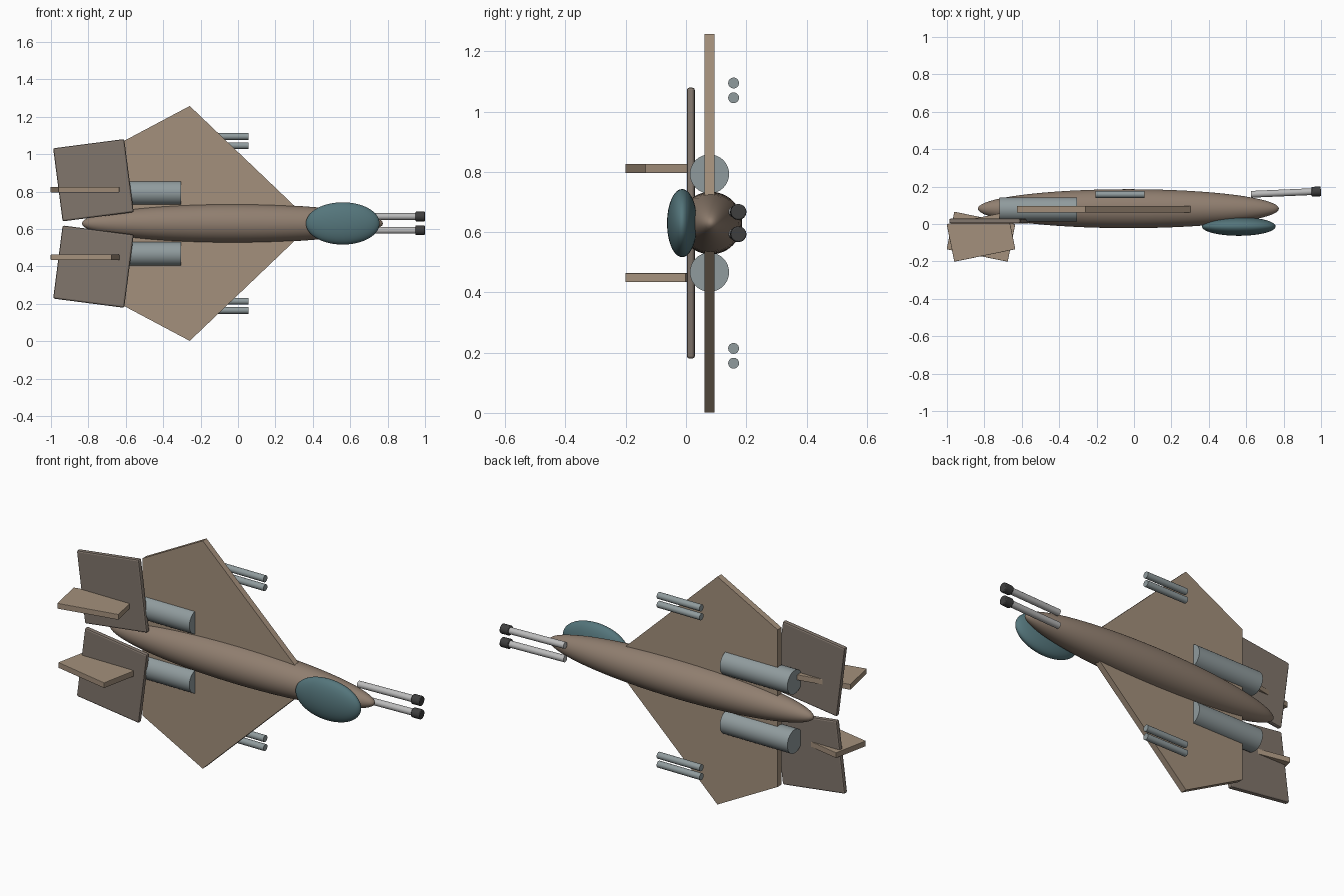
import bpy, bmesh, math
from mathutils import Matrix

if "Cube" in bpy.data.objects:
    bpy.data.objects.remove(bpy.data.objects["Cube"])

ZC = 0.63   # symmetry plane height
YC = 0.078  # fuselage axis


def material(name, r, g, b):
    m = bpy.data.materials.new(name)
    m.diffuse_color = (r, g, b, 1)
    m.use_nodes = True
    m.node_tree.nodes["Principled BSDF"].inputs["Base Color"].default_value = m.diffuse_color
    return m


HULL = material("hull_brown", 0.28, 0.21, 0.16)
WING = material("wing_tan", 0.37, 0.28, 0.20)
TAIL = material("tail_brown", 0.22, 0.18, 0.15)
GLASS = material("canopy_teal", 0.09, 0.18, 0.20)
STEEL = material("engine_steel", 0.28, 0.33, 0.34)
LIGHT = material("barrel_grey", 0.50, 0.50, 0.50)
DARK = material("muzzle_dark", 0.05, 0.05, 0.05)


def make(name, bm, mat, smooth=False, bevel=0):
    bmesh.ops.recalc_face_normals(bm, faces=bm.faces)
    me = bpy.data.meshes.new(name)
    bm.to_mesh(me)
    bm.free()
    ob = bpy.data.objects.new(name, me)
    bpy.context.collection.objects.link(ob)
    me.materials.append(mat)
    if bevel:
        mod = ob.modifiers.new("bevel", 'BEVEL')
        mod.width, mod.segments = bevel, 2
    if smooth:
        bpy.ops.object.select_all(action='DESELECT')
        bpy.context.view_layer.objects.active = ob
        ob.select_set(True)
        bpy.ops.object.shade_smooth_by_angle(angle=math.radians(35))
    return ob


def ellipsoid(name, centre, radii, mat):
    bm = bmesh.new()
    # poles point along x
    m = (Matrix.Translation(centre) @ Matrix.Diagonal((*radii, 1))
         @ Matrix.Rotation(math.pi / 2, 4, 'Y'))
    bmesh.ops.create_uvsphere(bm, u_segments=48, v_segments=32, radius=1, matrix=m)
    return make(name, bm, mat, True)


def tube(name, x0, x1, y, z, r, mat, tilt=0, bevel=0):
    """Cylinder along x from x0 to x1; tilt raises the +x end toward +y."""
    bm = bmesh.new()
    m = (Matrix.Translation(((x0 + x1) / 2, y, z)) @ Matrix.Rotation(tilt, 4, 'Z')
         @ Matrix.Rotation(math.pi / 2, 4, 'Y'))
    bmesh.ops.create_cone(bm, cap_ends=True, segments=32, radius1=r, radius2=r,
                          depth=x1 - x0, matrix=m)
    return make(name, bm, mat, True, bevel)


def plate(name, centre, size, axis, angle, mat, bevel):
    bm = bmesh.new()
    m = (Matrix.Translation(centre) @ Matrix.Rotation(angle, 4, axis)
         @ Matrix.Diagonal((*size, 1)))
    bmesh.ops.create_cube(bm, size=1, matrix=m)
    return make(name, bm, mat, False, bevel)


# Fuselage and canopy
ellipsoid("fuselage", (-0.03, 0.082, ZC), (0.805, 0.104, 0.104), HULL)
ellipsoid("canopy", (0.56, -0.013, ZC), (0.197, 0.05, 0.113), GLASS)

# Diamond wing, one slab across both sides
half = [(0.40, 0.0), (-0.258, 0.628), (-0.625, 0.433)]
outline = half + [(x, -z) for x, z in reversed(half[1:])]
bm = bmesh.new()
face = bm.faces.new([bm.verts.new((x, YC - 0.017, ZC + z)) for x, z in outline])
ext = bmesh.ops.extrude_face_region(bm, geom=[face])
for v in ext["geom"]:
    if isinstance(v, bmesh.types.BMVert):
        v.co.y += 0.034
make("wing", bm, WING)

for side, s in (("upper", 1), ("lower", -1)):
    # Engine
    tube(f"engine_{side}", -0.718, -0.306, YC, ZC + s * 0.163, 0.065, STEEL)
    # Tail plate and the fin through it
    plate(f"tail_plate_{side}", (-0.773, 0.016, ZC + s * 0.231), (0.383, 0.027, 0.394),
          'Y', -s * math.radians(7.4), TAIL, 0.009)
    plate(f"tail_fin_{side}", (-0.818, -0.068, ZC + s * 0.181), (0.333, 0.205, 0.03),
          'Z', s * math.radians(11.5), WING, 0.002)
    # Paired wing cannons
    for i, d in enumerate((0.416, 0.465)):
        tube(f"wing_cannon_{side}_{i + 1}", -0.205, 0.056, 0.158, ZC + s * d, 0.018, STEEL)
    # Nose gun with muzzle
    tilt = math.radians(2.5)
    tube(f"nose_gun_{side}", 0.625, 0.96, 0.166, ZC + s * 0.037, 0.018, LIGHT, tilt)
    tube(f"nose_muzzle_{side}", 0.949, 0.999, 0.1735, ZC + s * 0.037, 0.026, DARK, tilt, 0.004)
